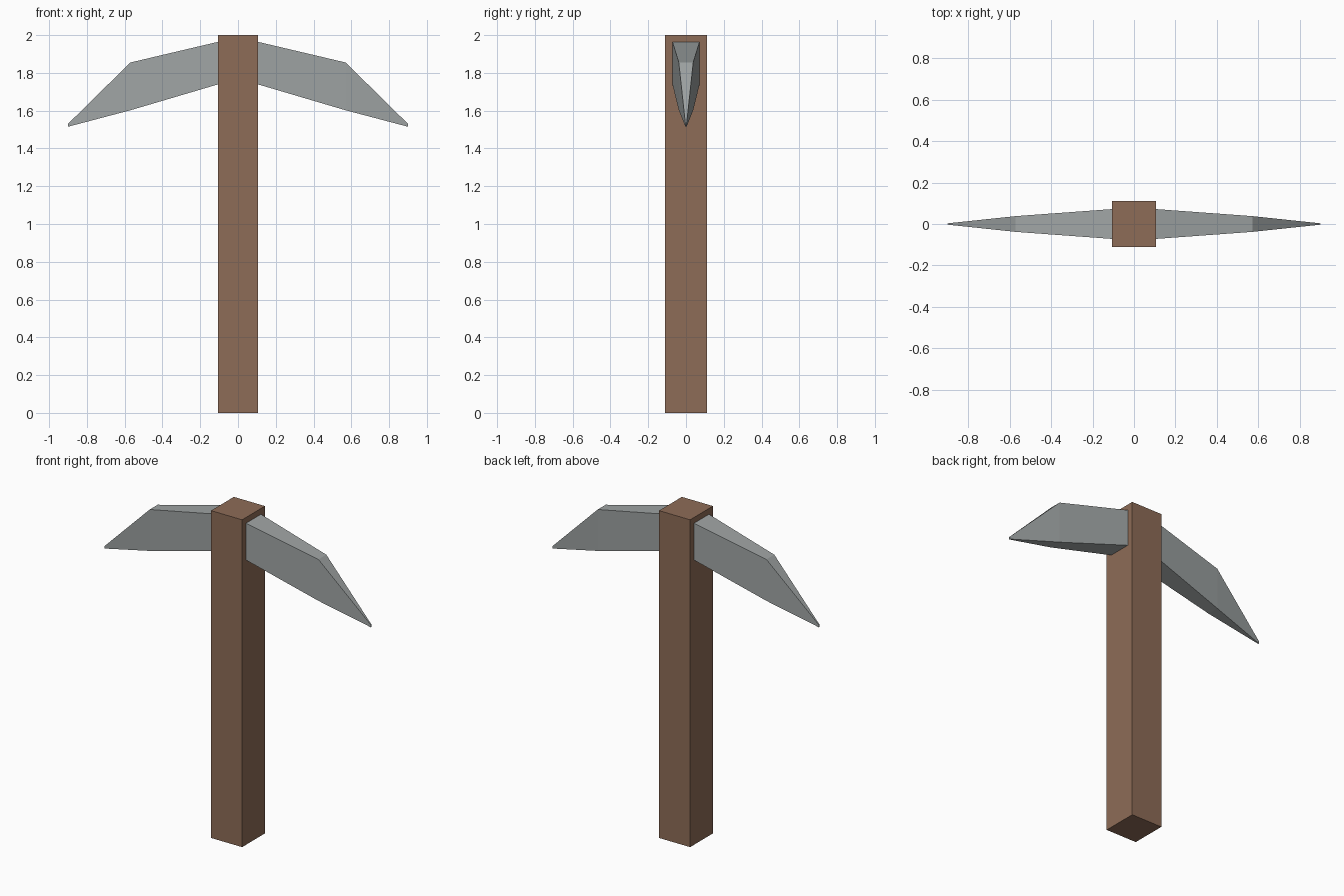
import bpy, bmesh

if "Cube" in bpy.data.objects:
    bpy.data.objects.remove(bpy.data.objects["Cube"])


def make_material(name, color):
    m = bpy.data.materials.new(name)
    m.diffuse_color = (*color, 1.0)
    m.use_nodes = True
    m.node_tree.nodes["Principled BSDF"].inputs["Base Color"].default_value = m.diffuse_color
    return m


wood = make_material("brown wood", (0.27, 0.15, 0.095))
metal = make_material("grey metal", (0.35, 0.375, 0.375))


def loft(name, sections, material):
    """Join four-cornered rings into a closed solid."""
    bm = bmesh.new()
    rings = [[bm.verts.new(p) for p in ring] for ring in sections]
    for a, b in zip(rings, rings[1:]):
        for i in range(4):
            j = (i + 1) % 4
            bm.faces.new((a[i], a[j], b[j], b[i]))
    bm.faces.new(rings[0])
    bm.faces.new(rings[-1])
    bmesh.ops.recalc_face_normals(bm, faces=bm.faces)
    mesh = bpy.data.meshes.new(name)
    bm.to_mesh(mesh)
    bm.free()
    mesh.materials.append(material)
    obj = bpy.data.objects.new(name, mesh)
    bpy.context.collection.objects.link(obj)
    return obj


# Square wooden handle
W, D = 0.105, 0.11
loft("handle", [[(-W, -D, z), (W, -D, z), (W, D, z), (-W, D, z)]
                for z in (0.0, 2.0)], wood)

# Tapering head arms: x, half thickness, bottom, top
profile = [(0.103, 0.072, 1.74, 1.965),
           (0.57, 0.038, 1.602, 1.855),
           (0.90, 0.003, 1.515, 1.53)]
for name, s in (("left_blade", -1), ("right_blade", 1)):
    loft(name, [[(s * x, -t, lo), (s * x, t, lo), (s * x, t, hi), (s * x, -t, hi)]
                for x, t, lo, hi in profile], metal)
